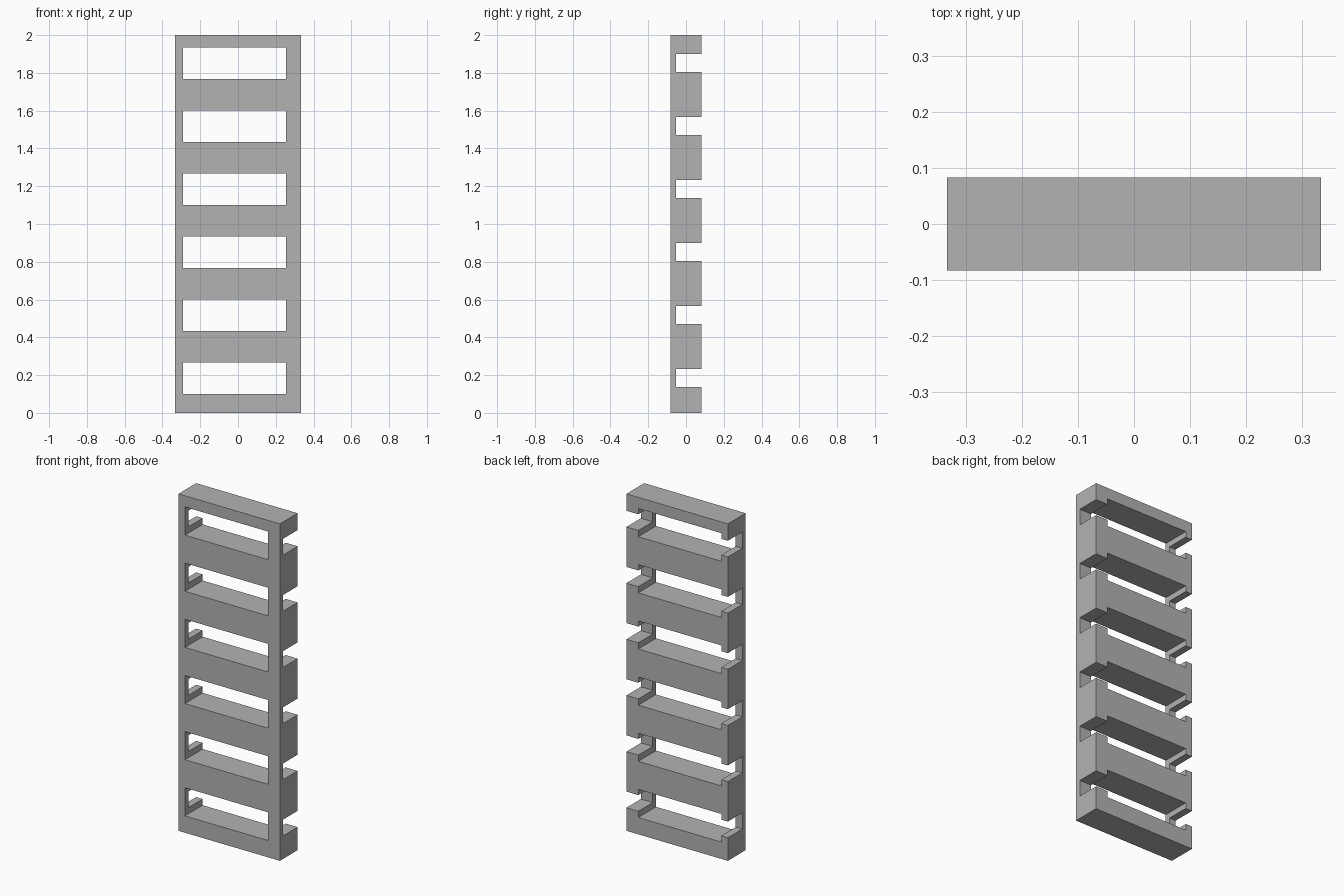
import bpy
import bmesh
from mathutils import Matrix, Vector

default = bpy.data.objects.get("Cube")
if default:
    bpy.data.objects.remove(default, do_unlink=True)

COUNT = 6
STEP = 2 / COUNT

grey = bpy.data.materials.new("plain grey")
grey.use_nodes = True
colour = (0.45, 0.45, 0.45, 1)
grey.diffuse_color = colour
grey.node_tree.nodes["Principled BSDF"].inputs["Base Color"].default_value = colour


def make_boxes(name, boxes):
    """One object holding boxes given as (low corner, high corner)."""
    bm = bmesh.new()
    for low, high in boxes:
        low, high = Vector(low), Vector(high)
        place = Matrix.Translation((low + high) / 2) @ Matrix.Diagonal((high - low).to_4d())
        place[3][3] = 1
        bmesh.ops.create_cube(bm, size=1, matrix=place)
    mesh = bpy.data.meshes.new(name)
    bm.to_mesh(mesh)
    bm.free()
    mesh.materials.append(grey)
    obj = bpy.data.objects.new(name, mesh)
    bpy.context.collection.objects.link(obj)
    return obj


# Solid slab
frame = make_boxes("slotted_frame", [((-0.333, -0.083, 0), (0.333, 0.083, 2))])

# Off-centre windows right through, and side notches open to the back
windows, notches = [], []
for i in range(COUNT):
    z = i * STEP
    windows.append(((-0.29, -0.2, z + 0.1), (0.255, 0.2, z + 0.267)))
    notches.append(((-0.5, -0.052, z + 0.137), (0.5, 0.3, z + 0.233)))

for name, boxes in (("window_cutter", windows), ("notch_cutter", notches)):
    cutter = make_boxes(name, boxes)
    cut = frame.modifiers.new(name, "BOOLEAN")
    cut.operation = "DIFFERENCE"
    cut.solver = "EXACT"
    cut.object = cutter
    bpy.context.view_layer.objects.active = frame
    bpy.ops.object.modifier_apply(modifier=cut.name)
    bpy.data.objects.remove(cutter, do_unlink=True)
